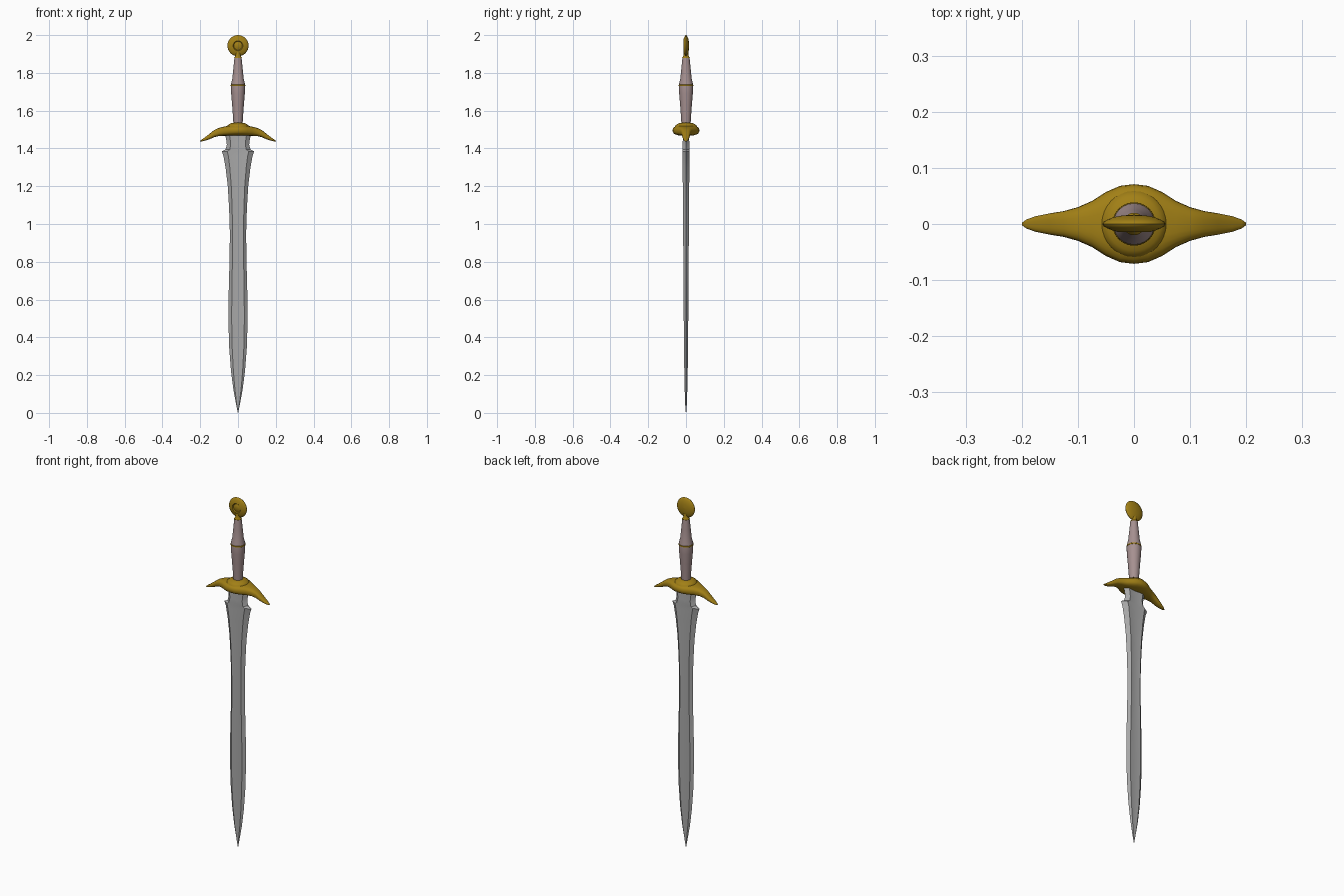
import bpy, bmesh, math

if "Cube" in bpy.data.objects:
    bpy.data.objects.remove(bpy.data.objects["Cube"])

def material(name, color):
    m = bpy.data.materials.new(name)
    m.diffuse_color = (*color, 1)
    m.use_nodes = True
    m.node_tree.nodes["Principled BSDF"].inputs["Base Color"].default_value = m.diffuse_color
    return m

gold = material("gold", (0.36, 0.215, 0.008))
leather = material("leather", (0.38, 0.28, 0.28))
steel = material("steel", (0.40, 0.40, 0.40))

def loft(name, rings, mat=None, angle=35):
    """Skin a list of equal-sized closed rings and cap both ends."""
    bm = bmesh.new()
    rows = [[bm.verts.new(p) for p in ring] for ring in rings]
    n = len(rows[0])
    for a, b in zip(rows, rows[1:]):
        for i in range(n):
            j = (i + 1) % n
            bm.faces.new((a[i], a[j], b[j], b[i]))
    bm.faces.new(rows[0])
    bm.faces.new(rows[-1])
    bmesh.ops.recalc_face_normals(bm, faces=bm.faces)
    mesh = bpy.data.meshes.new(name)
    bm.to_mesh(mesh)
    bm.free()
    ob = bpy.data.objects.new(name, mesh)
    bpy.context.collection.objects.link(ob)
    if mat:
        mesh.materials.append(mat)
    bpy.ops.object.select_all(action='DESELECT')
    bpy.context.view_layer.objects.active = ob
    ob.select_set(True)
    bpy.ops.object.shade_smooth_by_angle(angle=math.radians(angle))
    return ob

def lathe(name, profile, mat, n=24, angle=35):
    """Turn (radius, z) pairs about the z axis."""
    turn = [2 * math.pi * i / n for i in range(n)]
    return loft(name, [[(r * math.cos(a), r * math.sin(a), z) for a in turn]
                       for r, z in profile], mat, angle)

# Blade: bevelled edges around a shallow fuller (z, half width, half thickness)
def blade_ring(z, w, t):
    k = 0.66 * w
    return [(w, 0, z), (k, t, z), (0, t * 0.75, z), (-k, t, z),
            (-w, 0, z), (-k, -t, z), (0, -t * 0.75, z), (k, -t, z)]

blade = [(0, .001, .001), (.04, .009, .004), (.12, .024, .007), (.22, .037, .009),
         (.35, .047, .011), (.5, .051, .012), (.65, .049, .013), (.8, .045, .014),
         (.95, .043, .015), (1.08, .047, .016), (1.2, .054, .017), (1.3, .066, .018),
         (1.36, .077, .019), (1.385, .086, .019), (1.395, .066, .019),
         (1.42, .059, .018), (1.445, .062, .017), (1.47, .068, .017), (1.49, .068, .017)]
loft("blade", [blade_ring(*b) for b in blade], steel, angle=28)

# Cross-guard: rounded sections along x (x, half depth, bottom z, top z)
half = [(0, .071, 1.467, 1.524), (.025, .068, 1.467, 1.523), (.05, .057, 1.467, 1.52),
        (.075, .041, 1.467, 1.515), (.1, .030, 1.466, 1.509), (.125, .023, 1.46, 1.498),
        (.15, .019, 1.449, 1.478), (.175, .014, 1.441, 1.459), (.192, .008, 1.437, 1.447),
        (.2, .002, 1.437, 1.441)]
stations = [(-x, d, lo, hi) for x, d, lo, hi in half[:0:-1]] + half

def guard_ring(x, d, lo, hi, n=24):
    mid, h = (lo + hi) / 2, (hi - lo) / 2
    soft = lambda v: math.copysign(abs(v) ** 0.75, v)
    return [(x, d * soft(math.cos(2 * math.pi * i / n)),
             mid + h * soft(math.sin(2 * math.pi * i / n))) for i in range(n)]

loft("cross_guard", [guard_ring(*s) for s in stations], gold, 60)
lathe("guard_boss", [(.06, 1.512), (.056, 1.522), (.048, 1.528), (.035, 1.534), (.02, 1.537)],
      gold, 32)

# Grip with its middle ring and neck
lathe("grip", [(.024, 1.52), (.026, 1.56), (.031, 1.63), (.036, 1.69), (.038, 1.73),
               (.036, 1.745), (.03, 1.77), (.025, 1.82), (.019, 1.88)], leather)
lathe("grip_ring", [(.036, 1.729), (.0388, 1.731), (.0385, 1.737), (.035, 1.74)], gold)
lathe("pommel_neck", [(.018, 1.875), (.020, 1.88), (.014, 1.89), (.014, 1.91)], gold)

# Lens-shaped pommel with a recessed ring on its front face
pommel = lathe("pommel", [(.002, -.013), (.015, -.0125), (.019, -.010), (.022, -.010),
                          (.026, -.0145), (.037, -.012), (.047, -.008), (.054, -.004),
                          (.056, 0), (.054, .004), (.047, .008), (.037, .012),
                          (.022, .015), (.002, .0165)], gold, 32)
pommel.location.z = 1.944
pommel.rotation_euler.x = math.radians(-90)
